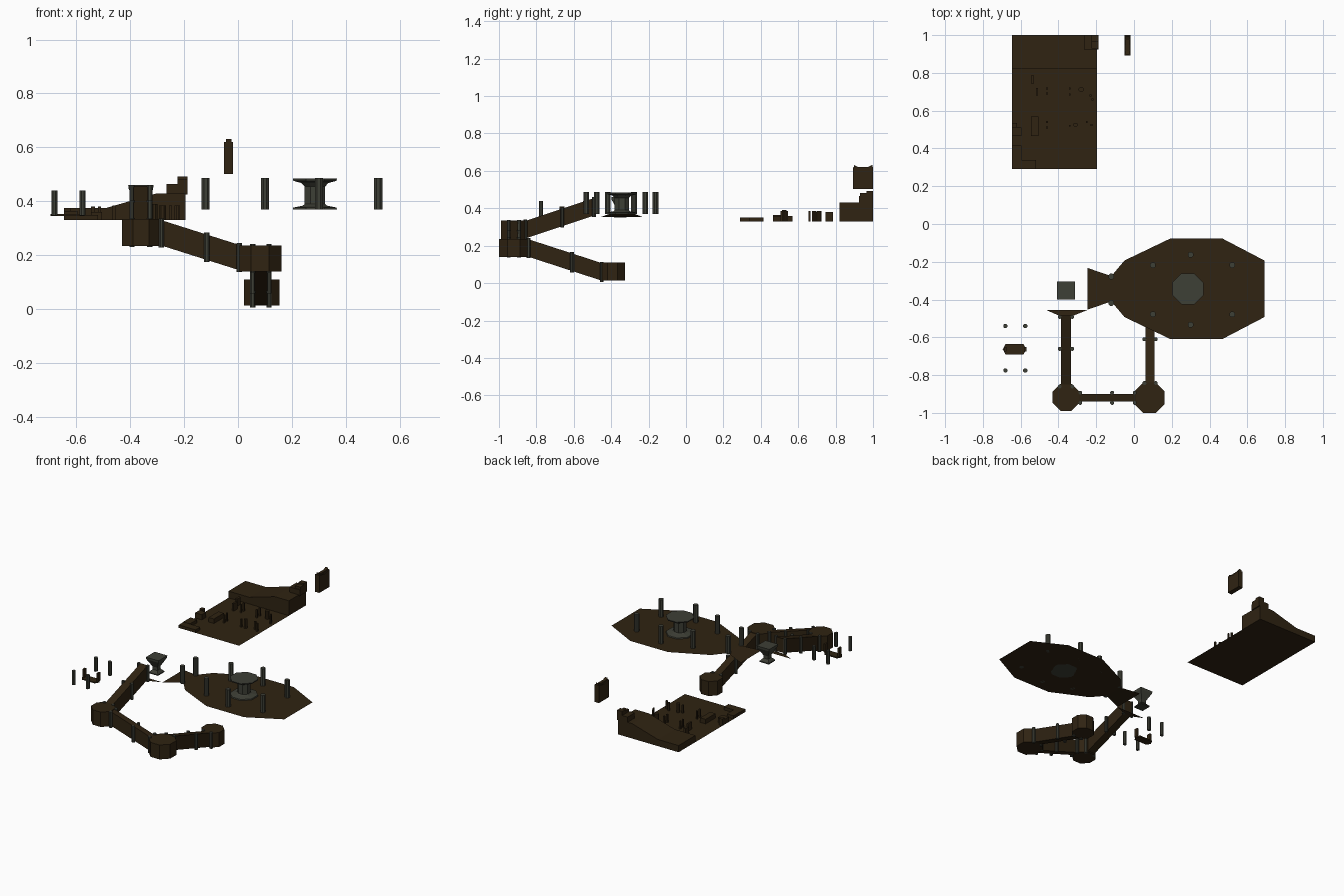
import bpy, bmesh
from math import pi, cos, sin

cube = bpy.data.objects.get("Cube")
if cube:
    bpy.data.objects.remove(cube, do_unlink=True)


def material(name, rgb):
    m = bpy.data.materials.new(name)
    m.use_nodes = True
    m.diffuse_color = (*rgb, 1)
    bsdf = m.node_tree.nodes["Principled BSDF"]
    bsdf.inputs["Base Color"].default_value = (*rgb, 1)
    bsdf.inputs["Roughness"].default_value = 0.9
    return m


BROWN = material("dark brown stone", (0.029, 0.017, 0.006))
GREY = material("grey green stone", (0.048, 0.050, 0.037))


def finish(name, bm, mat):
    bmesh.ops.recalc_face_normals(bm, faces=bm.faces)
    me = bpy.data.meshes.new(name)
    bm.to_mesh(me)
    bm.free()
    me.materials.append(mat)
    ob = bpy.data.objects.new(name, me)
    bpy.context.collection.objects.link(ob)
    return ob


def loft(name, rings, mat, caps=True):
    """Join rings of points with quads, closing both ends."""
    bm = bmesh.new()
    rows = [[bm.verts.new(p) for p in r] for r in rings]
    n = len(rows[0])
    for a, b in zip(rows, rows[1:]):
        for i in range(n):
            j = (i + 1) % n
            bm.faces.new((a[i], a[j], b[j], b[i]))
    if caps:
        bm.faces.new(rows[0][::-1])
        bm.faces.new(rows[-1])
    return finish(name, bm, mat)


def sheet(name, points, mat):
    bm = bmesh.new()
    face = bm.faces.new([bm.verts.new(p) for p in points])
    face.normal_update()
    if face.normal.z < 0:
        face.normal_flip()
    me = bpy.data.meshes.new(name)
    bm.to_mesh(me)
    bm.free()
    me.materials.append(mat)
    ob = bpy.data.objects.new(name, me)
    bpy.context.collection.objects.link(ob)


def ring(x, y, z, r, n):
    return [(x + r * cos(2 * pi * (i + .5) / n) / cos(pi / n),
             y + r * sin(2 * pi * (i + .5) / n) / cos(pi / n), z) for i in range(n)]


def turned(name, x, y, profile, n, mat):
    return loft(name, [ring(x, y, z, r, n) for r, z in profile], mat)


def box(name, x0, x1, y0, y1, z0, z1, mat=BROWN):
    rect = [(x0, y0), (x1, y0), (x1, y1), (x0, y1)]
    return loft(name, [[(x, y, z) for x, y in rect] for z in (z0, z1)], mat)


def post(name, x, y, z0, z1, r=0.015, mat=GREY):
    return turned(name, x, y, [(r, z0), (r, z1)], 8, mat)


# Large arena floor with its neck dipping to the doorway
FLOOR = 0.37
half = [(-.12, .067), (-.05, .15), (.19, .265), (.47, .265), (.69, .15)]
CY = -0.343
sheet("arena_floor", [(x, CY - w, FLOOR) for x, w in half] +
      [(x, CY + w, FLOOR) for x, w in reversed(half)], BROWN)
sheet("arena_neck", [(-.245, CY - .11, .354), (-.12, CY - .067, FLOOR),
                     (-.12, CY + .067, FLOOR), (-.245, CY + .11, .354)], BROWN)

# Arena posts and central pillar
for x, w in ((-.12, .07), (.10, .13), (.30, .185), (.52, .13)):
    for s in (-1, 1):
        post("arena_post", x, CY - .005 + s * w, FLOOR, .487)
turned("arena_pillar", .285, CY, [(.082, .37), (.08, .377), (.045, .384), (.038, .39),
       (.038, .455), (.05, .468), (.08, .476), (.082, .484)], 8, GREY)

# Flared square pedestal
turned("pedestal", -.36, -.352, [(.034, .35), (.034, .357), (.018, .375), (.018, .395),
       (.045, .445), (.047, .46)], 4, GREY)

# Corner rooms of the descending passage
for name, x, y, r, z0, z1 in (("upper_room", -.36, -.918, .071, .235, .335),
                              ("middle_room", .082, -.92, .08, .14, .237),
                              ("lower_room", .088, -.393, .066, .013, .11)):
    turned(name, x, y, [(r, z0), (r, z1)], 8, BROWN)


def passage(name, a, b, w, stops):
    """Sloped passage from a to b with pairs of posts along its walls."""
    along_x = abs(b[0] - a[0]) > abs(b[1] - a[1])
    sx, sy = (0, 1) if along_x else (1, 0)
    rings = []
    for x, y, z in (a, b):
        rings.append([(x + sx * s * w, y + sy * s * w, z + h)
                      for s, h in ((-1, -.047), (1, -.047), (1, .047), (-1, .047))])
    loft(name, rings, BROWN)
    for t in stops:
        x, y, z = (p + (q - p) * t for p, q in zip(a, b))
        for s in (-1, 1):
            post(name + "_post", x + sx * s * (w + .006), y + sy * s * (w + .006),
                 z - .054, z + .054, .01)


passage("upper_passage", (-.36, -.86, .285), (-.36, -.485, .41), .027, (0, .53, .98))
passage("middle_passage", (-.29, -.92, .285), (.01, -.92, .19), .021, (.02, .58, .98))
passage("lower_passage", (.085, -.85, .19), (.085, -.45, .06), .024, (.02, .6, 1))

# Flared landing at the top of the upper passage
sheet("passage_landing", [(-.387, -.49, .355), (-.333, -.49, .355),
                          (-.245, -.455, .355), (-.465, -.455, .355)], BROWN)

# Small bench surrounded by four short posts
bench = [(-.695, -.663), (-.68, -.69), (-.585, -.69), (-.57, -.663), (-.585, -.636), (-.68, -.636)]
loft("bench_seat", [[(x, y, z) for x, y in bench] for z in (.346, .354)], BROWN)
for x in (-.681, -.576):
    box("bench_end", x - .006, x + .006, -.676, -.65, .354, .41)
    for y in (-.54, -.775):
        post("bench_post", x, y, .347, .44, .011)

# Yard ground
X0, X1, Y0, Y1, G = -.645, -.195, .29, 1.0, .33
sheet("yard_ground", [(X0, Y0, G), (X1, Y0, G), (X1, Y1, G), (X0, Y1, G)], BROWN)

# Back terrace with a ramped top, and its stepped tower
terrace = [(X0, G), (X1, G), (X1, .43), (-.3, .43), (-.49, .375), (X0, .375)]
loft("back_terrace", [[(x, y, z) for x, z in terrace] for y in (.82, Y1)], BROWN)
box("tower_base", -.265, -.187, .925, 1.0, .425, .465)
box("tower_middle", -.225, -.187, .93, 1.0, .465, .482)
box("tower_top", -.225, -.187, .965, 1.0, .482, .492)

# Low walls and blocks in the yard
for x0, x1, y0, y1, h in ((X0, -.52, .29, .34, .02), (X0, -.595, .34, .415, .022),
                          (X0, -.595, .465, .51, .035), (X0, -.62, .51, .535, .045),
                          (-.545, -.505, .465, .57, .03), (-.52, -.508, .68, .72, .05),
                          (-.545, -.53, .745, .785, .05)):
    box("yard_block", x0, x1, y0, y1, G, G + h)

# Thin yard stakes
for x, y in ((-.46, .51), (-.46, .54), (-.46, .69), (-.46, .717), (-.34, .52), (-.34, .685),
             (-.34, .718), (-.25, .54), (-.225, .525), (-.23, .68), (-.22, .66)):
    box("yard_stake", x - .005, x + .005, y - .005, y + .005, G, G + .055)
post("yard_drum", -.28, .712, G, G + .055, .013, BROWN)
post("yard_drum", -.31, .525, G, G + .06, .011, BROWN)

# Free-standing slab with a dished top
slab = [(.893, .502), (1.0, .502), (1.0, .62), (.947, .608), (.893, .62)]
loft("slab", [[(x, y, z) for y, z in slab] for x in (-.051, -.019)], BROWN)
crest = [(.897, .6), (.996, .6), (.996, .632), (.975, .622), (.918, .622), (.897, .632)]
loft("slab_crest", [[(x, y, z) for y, z in crest] for x in (-.045, -.025)], BROWN)
